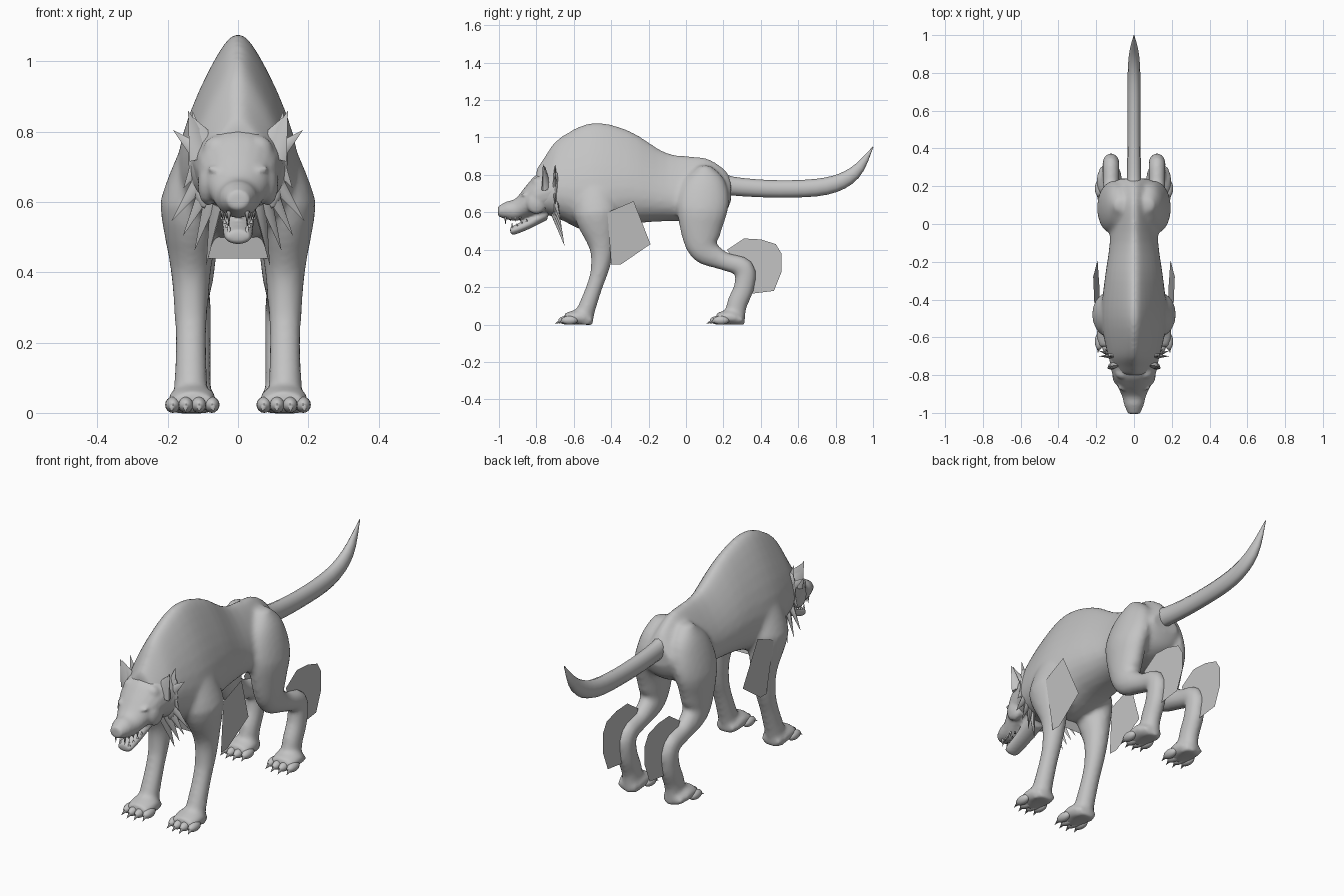
import bpy, bmesh, math
from mathutils import Matrix, Vector

if "Cube" in bpy.data.objects:
    bpy.data.objects.remove(bpy.data.objects["Cube"])

# One grey hide colour
GREY = (0.55, 0.55, 0.55, 1)
hide = bpy.data.materials.new("grey_hide")
hide.use_nodes = True
hide.diffuse_color = GREY
for node in hide.node_tree.nodes:
    if node.type == 'BSDF_PRINCIPLED':
        node.inputs["Base Color"].default_value = GREY

SIDES = {"left": 1, "right": -1}


def finish(name, bm, voxel=None, relax_steps=4):
    """Turn a bmesh into an object; a voxel size fuses its volumes together."""
    bmesh.ops.recalc_face_normals(bm, faces=bm.faces)
    mesh = bpy.data.meshes.new(name)
    bm.to_mesh(mesh)
    bm.free()
    mesh.materials.append(hide)
    mesh.polygons.foreach_set("use_smooth", [True] * len(mesh.polygons))
    mesh.set_sharp_from_angle(angle=math.radians(45))
    obj = bpy.data.objects.new(name, mesh)
    bpy.context.scene.collection.objects.link(obj)
    if voxel:
        fuse = obj.modifiers.new("fuse", 'REMESH')
        fuse.mode = 'VOXEL'
        fuse.voxel_size = voxel
        fuse.use_smooth_shade = True
        relax = obj.modifiers.new("relax", 'SMOOTH')
        relax.iterations = relax_steps


def spline(points, steps=4):
    """Smooth curve through every point."""
    points = [Vector(p) for p in points]
    padded = [points[0], *points, points[-1]]
    curve = []
    for a, b, c, d in zip(padded, padded[1:], padded[2:], padded[3:]):
        for i in range(steps):
            t = i / steps
            bend = 2 * a - 5 * b + 4 * c - d + t * (3 * (b - c) + d - a)
            curve.append(b + t / 2 * (c - a + t * bend))
    return curve + [points[-1]]


def tube(bm, path, x=0, base=0, flat=1, pear=0, lean=0, upright=False, sides=20):
    """Skin rings along (y, z, radius) points; the half width is base + flat * radius.
    Pear narrows the top, lean draws the upper rings towards the middle."""
    path = spline(path)
    rings = []
    for i, (y, z, radius) in enumerate(path):
        along = path[min(i + 1, len(path) - 1)] - path[max(i - 1, 0)]
        up = Vector((0, 1)) if upright else Vector((-along.y, along.x)).normalized()
        width = base + flat * radius
        middle = x * (1 - lean * max(0, z - 0.6))
        ring = []
        for k in range(sides):
            angle = math.tau * k / sides
            rise = math.cos(angle)
            across = width * math.sin(angle) * (1 - pear * rise)
            ring.append(bm.verts.new((middle + across, y + up.x * radius * rise,
                                      z + up.y * radius * rise)))
        rings.append(ring)
    for r, s in zip(rings, rings[1:]):
        for k in range(sides):
            n = (k + 1) % sides
            bm.faces.new((r[k], r[n], s[n], s[k]))
    bm.faces.new(rings[0])
    bm.faces.new(rings[-1])


def ball(bm, centre, size, tilt=0):
    """Ellipsoid, tilted about the front-back axis."""
    matrix = (Matrix.Translation(centre) @ Matrix.Rotation(tilt, 4, 'Y')
              @ Matrix.Diagonal((*size, 1)))
    bmesh.ops.create_uvsphere(bm, u_segments=12, v_segments=8, radius=1, matrix=matrix)


def spike(bm, root, tip, radius, flat=1):
    """Cone from root to tip, optionally flattened."""
    root, tip = Vector(root), Vector(tip)
    along = tip - root
    matrix = (Matrix.Translation((root + tip) / 2)
              @ along.to_track_quat('Z', 'Y').to_matrix().to_4x4()
              @ Matrix.Diagonal((flat, 1, 1, 1)))
    bmesh.ops.create_cone(bm, cap_ends=True, segments=8, radius1=radius, radius2=0,
                          depth=along.length, matrix=matrix)


def plate(name, points):
    """Single flat sheet of fur."""
    bm = bmesh.new()
    bm.faces.new([bm.verts.new(p) for p in points])
    finish(name, bm)


# Torso from the neck over the humped shoulders to the rump
TORSO = [(-0.8, 0.71, 0.12), (-0.76, 0.74, 0.15), (-0.68, 0.78, 0.215), (-0.5, 0.785, 0.295),
         (-0.3, 0.785, 0.25), (-0.1, 0.735, 0.182), (0.1, 0.72, 0.172), (0.2, 0.71, 0.125),
         (0.24, 0.72, 0.06)]
FRONT_LEG = [(-0.5, 0.86, 0.03), (-0.49, 0.77, 0.09), (-0.48, 0.6, 0.12), (-0.45, 0.42, 0.07),
             (-0.46, 0.3, 0.05), (-0.49, 0.2, 0.043), (-0.54, 0.06, 0.05), (-0.55, 0, 0.055)]
HIND_LEG = [(0.1, 0.85, 0.03), (0.1, 0.77, 0.11), (0.09, 0.65, 0.14), (0.08, 0.5, 0.11),
            (0.1, 0.4, 0.08), (0.2, 0.34, 0.05), (0.31, 0.3, 0.055), (0.31, 0.2, 0.055),
            (0.27, 0.1, 0.055), (0.26, 0, 0.055)]
PAW = [(0, 0.02, 0.02), (-0.07, 0.04, 0.04), (-0.15, 0.03, 0.03)]
HEELS = {"front": -0.5, "hind": 0.31}
LEG_X = 0.13

body = bmesh.new()
tube(body, TORSO, base=0.05, flat=0.37, pear=0.5, upright=True, sides=28)
for side in SIDES.values():
    tube(body, FRONT_LEG, x=side * 0.134, base=0.02, flat=0.57, lean=2.2)
    tube(body, HIND_LEG, x=side * 0.122, base=0.025, flat=0.37, lean=1.8)
    for heel in HEELS.values():
        tube(body, [(heel + y, z, r) for y, z, r in PAW], x=side * LEG_X, base=0.03, upright=True)
finish("body_and_legs", body, voxel=0.012, relax_steps=8)

# Toes and claws
for where, heel in HEELS.items():
    for label, side in SIDES.items():
        toes, claws = bmesh.new(), bmesh.new()
        for i in range(4):
            spread = (i - 1.5) * 0.037
            x = side * LEG_X + spread
            y = heel - 0.145 + abs(spread) * 0.4
            ball(toes, (x, y, 0.023), (0.022, 0.045, 0.023))
            spike(claws, (x, y - 0.02, 0.026), (x + spread * 0.1, y - 0.062, 0.004), 0.014)
        finish(f"{label}_{where}_toes", toes)
        finish(f"{label}_{where}_claws", claws)

# Tail sweeping up to a point
tail = bmesh.new()
tube(tail, [(0.15, 0.77, 0.06), (0.25, 0.74, 0.05), (0.5, 0.725, 0.046), (0.75, 0.74, 0.046),
            (0.9, 0.81, 0.035), (1, 0.95, 0.002)], flat=0.75, sides=12)
finish("tail", tail)

# Head with skull, muzzle, open lower jaw, nose, brows, eyelids and cheeks
head = bmesh.new()
tube(head, [(-0.7, 0.72, 0.13), (-0.8, 0.69, 0.11), (-0.85, 0.66, 0.088), (-0.91, 0.615, 0.06),
            (-0.96, 0.61, 0.047), (-1.005, 0.605, 0.027)], base=0.004, upright=True)
tube(head, [(-0.74, 0.6, 0.04), (-0.84, 0.54, 0.03), (-0.92, 0.505, 0.025),
            (-0.94, 0.505, 0.015)], base=0.016, upright=True)
ball(head, (0, -0.985, 0.615), (0.022, 0.017, 0.014))
for side in SIDES.values():
    ball(head, (side * 0.05, -0.862, 0.685), (0.04, 0.022, 0.014), -side * 0.35)
    ball(head, (side * 0.055, -0.868, 0.648), (0.024, 0.016, 0.009), -side * 0.3)
    ball(head, (side * 0.085, -0.8, 0.65), (0.03, 0.055, 0.06))
    ball(head, (side * 0.055, -0.79, 0.75), (0.045, 0.035, 0.04))
finish("head", head, voxel=0.008, relax_steps=3)

# Teeth along both jaws, with long fangs in front
teeth = bmesh.new()
for side in SIDES.values():
    for i in range(4):
        x = side * (0.026 + i * 0.006)
        y = i * 0.026 - 0.965
        length = 0.015 if i else 0.035
        spike(teeth, (x, y, 0.575), (x, y, 0.565 - length), 0.007)
        y += 0.035
        z = 0.515 + i * 0.012
        spike(teeth, (x, y, z), (x, y, z + length), 0.006)
finish("teeth", teeth)

# Ears, and the ruff fanning out behind the cheeks
for label, side in SIDES.items():
    ear = bmesh.new()
    spike(ear, (side * 0.1, -0.745, 0.73), (side * 0.142, -0.765, 0.86), 0.045, flat=0.5)
    spike(ear, (side * 0.08, -0.745, 0.74), (side * 0.138, -0.755, 0.85), 0.05, flat=0.4)
    finish(f"{label}_ear", ear)
    ruff = bmesh.new()
    ball(ruff, (side * 0.105, -0.695, 0.7), (0.035, 0.017, 0.12), side * 0.1)
    for x, z in [(0.13, 0.86), (0.185, 0.805), (0.155, 0.64)]:
        spike(ruff, (side * 0.1, -0.7, 0.73), (side * x, -0.7, z), 0.03, flat=0.6)
    for i in range(4):
        spike(ruff, (side * (0.1 - i * 0.013), -0.7, 0.67 - i * 0.025),
              (side * (0.19 - i * 0.033), -0.67 + i * 0.007, 0.545 - i * 0.042), 0.026, flat=0.6)
    finish(f"{label}_ruff", ruff)

# Loose fur sheets behind the elbows and hocks, and under the chest
ELBOW = [(-0.42, 0.6), (-0.28, 0.66), (-0.19, 0.43), (-0.35, 0.32), (-0.4, 0.32)]
HOCK = [(0.22, 0.4), (0.31, 0.46), (0.4, 0.455), (0.48, 0.43), (0.51, 0.38), (0.51, 0.28),
        (0.47, 0.18), (0.35, 0.165)]
for label, side in SIDES.items():
    plate(f"{label}_elbow_fur", [(side * (0.15 + 0.1 * z), y, z) for y, z in ELBOW])
    plate(f"{label}_hock_fur", [(side * 0.12, y, z) for y, z in HOCK])
plate("chest_fur", [(-0.085, -0.5, 0.44), (0.085, -0.5, 0.44), (0.07, -0.53, 0.58),
                    (-0.07, -0.53, 0.58)])
